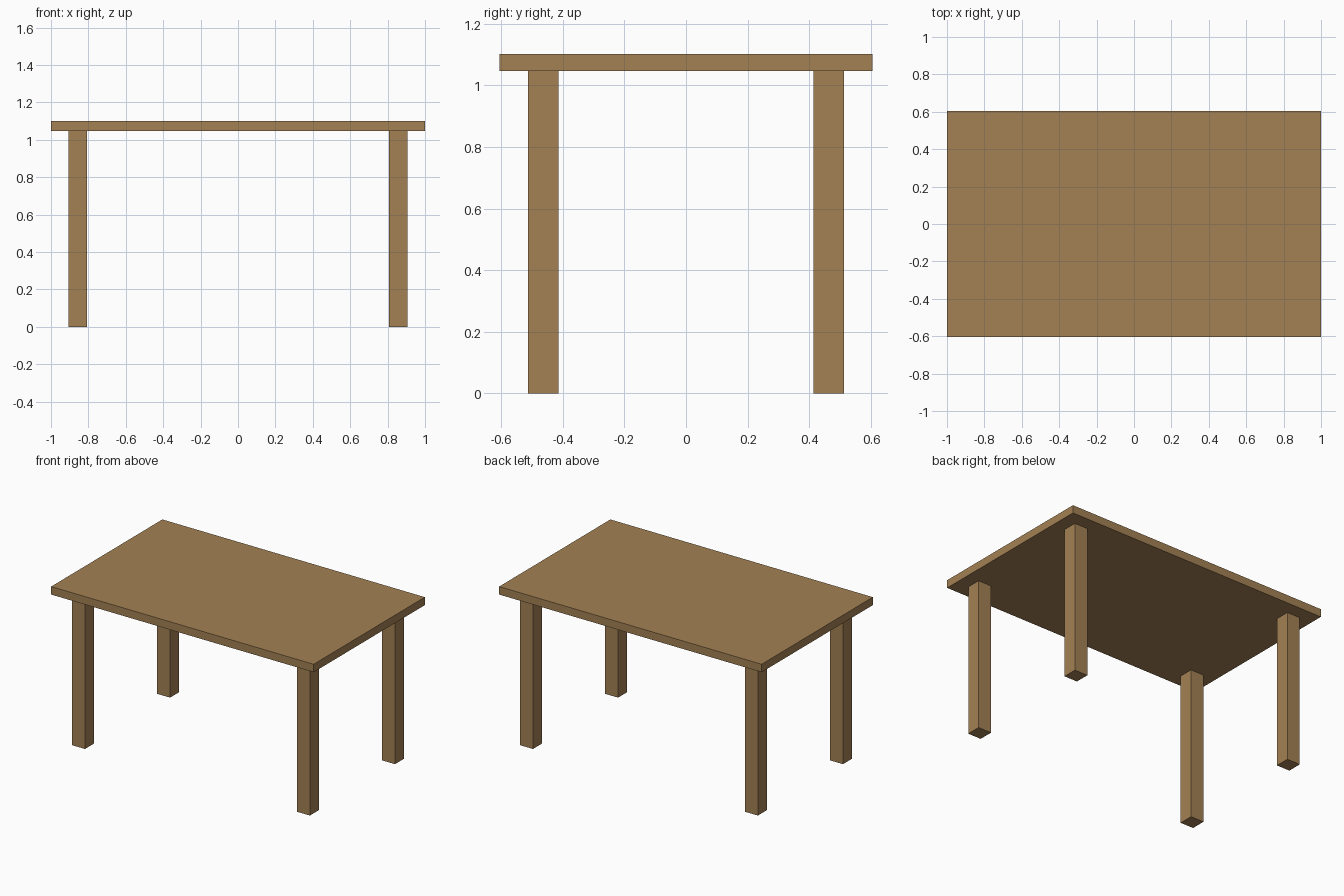
import bpy

if "Cube" in bpy.data.objects:
    bpy.data.objects.remove(bpy.data.objects["Cube"])

wood = bpy.data.materials.new("wood")
wood.diffuse_color = (0.37, 0.22, 0.09, 1)
wood.use_nodes = True
wood.node_tree.nodes["Principled BSDF"].inputs["Base Color"].default_value = wood.diffuse_color


def box(name, centre, size):
    bpy.ops.mesh.primitive_cube_add(size=1, location=centre)
    obj = bpy.context.object
    obj.name = name
    obj.scale = size
    bpy.ops.object.transform_apply(location=False, rotation=False, scale=True)
    obj.data.materials.append(wood)
    return obj


HEIGHT, THICK = 1.102, 0.055
LEG = 0.1
leg_height = HEIGHT - THICK

# Table top
box("table_top", (0, 0, HEIGHT - THICK / 2), (2, 1.21, THICK))

# Four square legs, inset from the corners
for side, sx in (("left", -1), ("right", 1)):
    for end, sy in (("front", -1), ("back", 1)):
        box(f"{end}_{side}_leg", (sx * 0.857, sy * 0.463, leg_height / 2),
            (LEG, LEG, leg_height))
